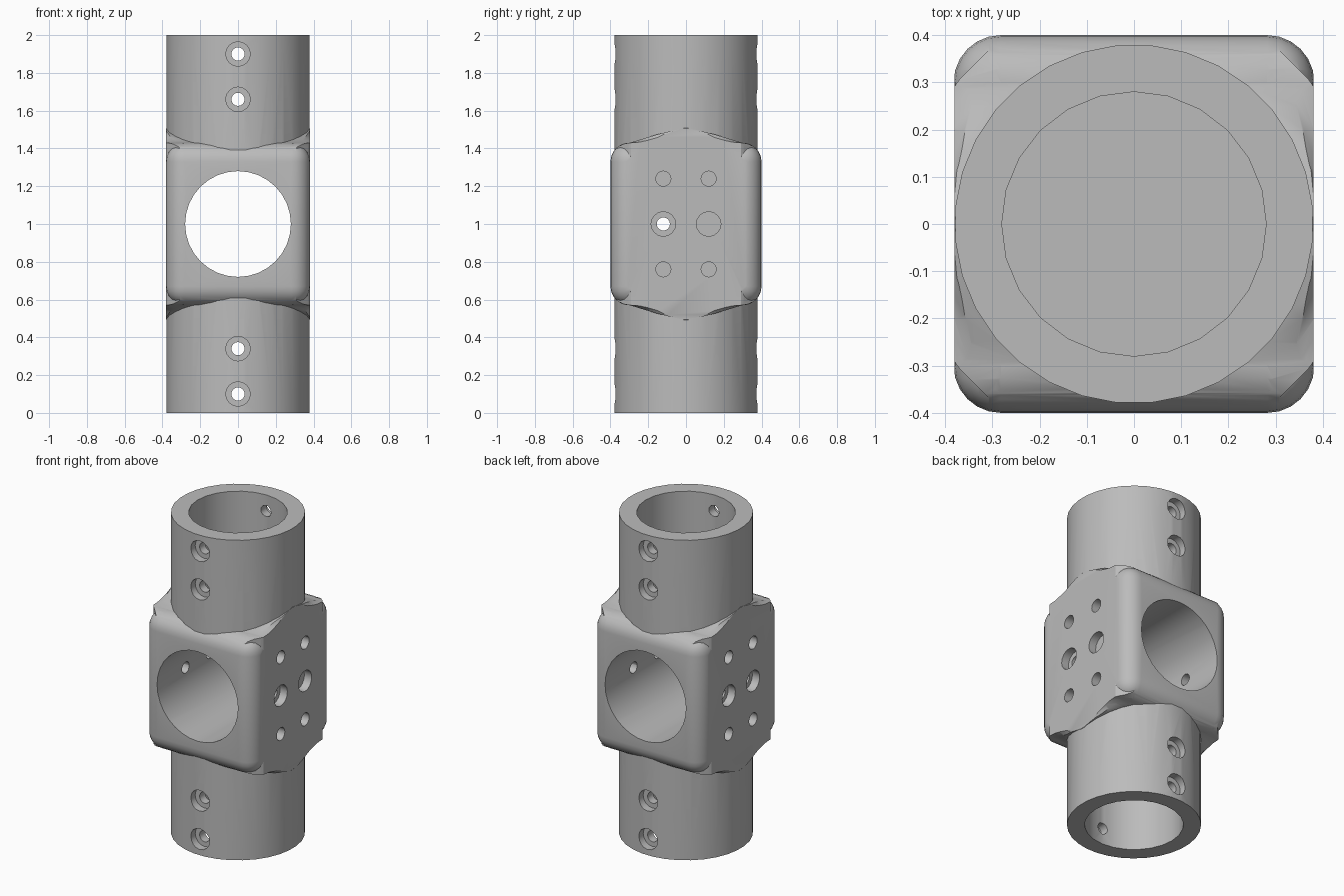
import bpy, bmesh
from math import pi, sin, cos, radians
from mathutils import Matrix, Vector

if "Cube" in bpy.data.objects:
    bpy.data.objects.remove(bpy.data.objects["Cube"])

MID = 1.0      # height of the cross bore
TUBE_R = 0.38
BORE_R = 0.28


def make(name, bm):
    bmesh.ops.recalc_face_normals(bm, faces=bm.faces)
    mesh = bpy.data.meshes.new(name)
    bm.to_mesh(mesh)
    bm.free()
    ob = bpy.data.objects.new(name, mesh)
    bpy.context.collection.objects.link(ob)
    return ob


def lathe(name, profile, n=32):
    """Closed solid of revolution about z from (radius, height) points."""
    bm = bmesh.new()
    rings = []
    for r, z in profile:
        angles = [2 * pi * (i + 0.5) / n for i in range(n)]
        rings.append([bm.verts.new((r * cos(a), r * sin(a), z)) for a in angles])
    for low, high in zip(rings, rings[1:]):
        for i in range(n):
            j = (i + 1) % n
            bm.faces.new((low[i], low[j], high[j], high[i]))
    bm.faces.new(rings[0])
    bm.faces.new(rings[-1])
    return make(name, bm)


def box(name, size, bevel=0):
    bm = bmesh.new()
    bmesh.ops.create_cube(bm, size=1)
    bmesh.ops.scale(bm, vec=size, verts=bm.verts)
    bmesh.ops.translate(bm, vec=(0, 0, MID), verts=bm.verts)
    if bevel:
        bmesh.ops.bevel(bm, geom=bm.edges[:], offset=bevel, segments=6,
                        profile=0.5, affect='EDGES')
    return make(name, bm)


def rod(axis, start, end, r, n=16):
    """Cylinder along an axis between two points."""
    start, end = Vector(start), Vector(end)
    turn = {'X': Matrix.Rotation(pi / 2, 4, 'Y'),
            'Y': Matrix.Rotation(pi / 2, 4, 'X'), 'Z': Matrix()}[axis]
    bm = bmesh.new()
    bmesh.ops.create_cone(bm, cap_ends=True, segments=n, radius1=r, radius2=r,
                          depth=(end - start).length,
                          matrix=Matrix.Translation((start + end) / 2) @ turn)
    return make("cutter", bm)


def combine(target, other, operation):
    """Apply a boolean and discard the second object."""
    mod = target.modifiers.new("bool", 'BOOLEAN')
    mod.operation, mod.solver, mod.object = operation, 'EXACT', other
    bpy.context.view_layer.objects.active = target
    bpy.ops.object.modifier_apply(modifier=mod.name)
    bpy.data.objects.remove(other)


# Concave collar that blends the tube into the block
arc = [(0.48 - 0.1 * cos(radians(t)), 0.53 - 0.1 * sin(radians(t)))
       for t in range(15, 91, 15)]
half = [(0.37, 0.52)] + arc
collar = lathe("collar", [(r, MID - h) for r, h in half] +
               [(r, MID + h) for r, h in reversed(half)])

# Shoulder outline trims the collar toward the front and back
quarter = [(0.39, 0.37), (0.36, 0.41), (0.33, 0.424), (0.29, 0.432),
           (0.25, 0.445), (0.16, 0.472), (0.08, 0.492)]
upper = quarter + [(0, 0.51)] + [(-y, h) for y, h in reversed(quarter)]
outline = upper + [(-y, -h) for y, h in upper]
bm = bmesh.new()
face = bm.faces.new([bm.verts.new((-0.6, y, MID + h)) for y, h in outline])
ext = bmesh.ops.extrude_face_region(bm, geom=[face])
bmesh.ops.translate(bm, vec=(1.2, 0, 0),
                    verts=[v for v in ext["geom"] if isinstance(v, bmesh.types.BMVert)])
combine(collar, make("shoulder_trim", bm), 'INTERSECT')

# Rounded block, collar and tube become one body with flat sides
body = box("pipe_coupling", (0.764, 0.8, 0.86), 0.1)
combine(body, collar, 'UNION')
combine(body, box("side_trim", (0.76, 2, 2)), 'INTERSECT')
combine(body, lathe("tube", [(TUBE_R, 0), (TUBE_R, 2)]), 'UNION')

# Cross bore and the two end sockets
cutters = [rod('Y', (0, -1, MID), (0, 1, MID), BORE_R, 32),
           rod('Z', (0, 0, 1.4), (0, 0, 2.2), BORE_R, 24),
           rod('Z', (0, 0, -0.2), (0, 0, 0.6), BORE_R, 24)]

# Counterbored screw holes through the tube walls
for z in (0.1, 0.34, 1.66, 1.9):
    cutters.append(rod('Y', (0, -1, z), (0, 1, z), 0.035))
    for s in (-1, 1):
        cutters.append(rod('Y', (0, s * 0.33, z), (0, s * 0.6, z), 0.065))

# Screw holes and blind holes in the flat sides
for y in (-0.12, 0.12):
    cutters.append(rod('X', (-1, y, MID), (1, y, MID), 0.035))
    for s in (-1, 1):
        cutters.append(rod('X', (s * 0.33, y, MID), (s * 0.6, y, MID), 0.065))
        for dz in (-0.24, 0.24):
            z = MID + dz
            cutters.append(rod('X', (s * 0.26, y, z), (s * 0.6, y, z), 0.04))
for cutter in cutters:
    combine(body, cutter, 'DIFFERENCE')

# Single plain grey finish
grey = bpy.data.materials.new("plain_grey")
grey.use_nodes = True
colour = (0.5, 0.5, 0.5, 1)
grey.diffuse_color = colour
grey.node_tree.nodes["Principled BSDF"].inputs["Base Color"].default_value = colour
body.data.materials.clear()
body.data.materials.append(grey)
for p in body.data.polygons:
    p.material_index = 0

bpy.ops.object.select_all(action='DESELECT')
body.select_set(True)
bpy.context.view_layer.objects.active = body
bpy.ops.object.shade_smooth_by_angle(angle=radians(32))
